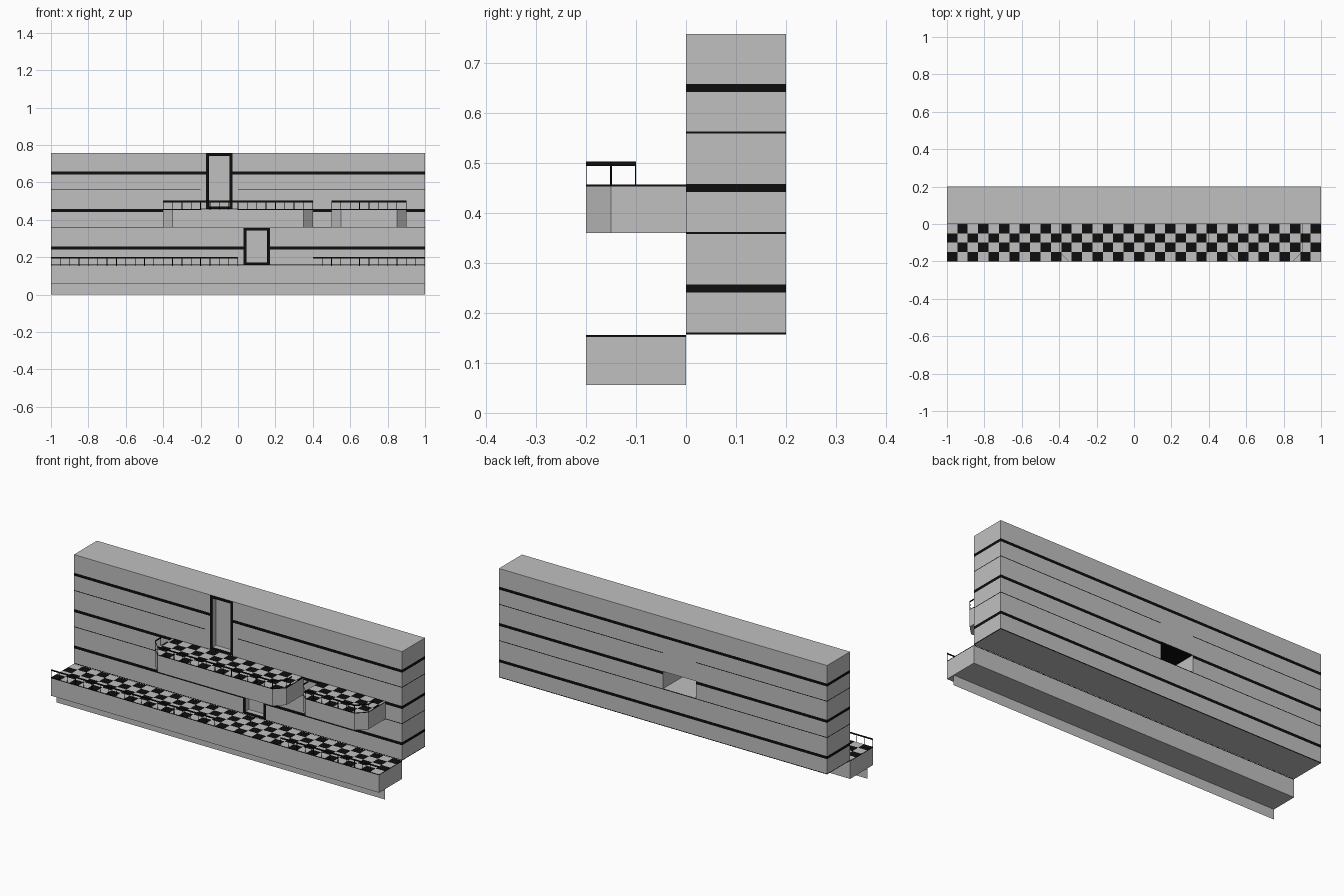
import bpy, bmesh
from mathutils import Vector

if "Cube" in bpy.data.objects:
    bpy.data.objects.remove(bpy.data.objects["Cube"])


def material(name, v):
    m = bpy.data.materials.new(name)
    m.diffuse_color = (v, v, v, 1)
    m.use_nodes = True
    m.node_tree.nodes["Principled BSDF"].inputs["Base Color"].default_value = m.diffuse_color
    return m


GREY, BLACK = 0, 1
MATS = [material("light_grey", 0.53), material("black", 0.004)]


def finish(bm, name):
    me = bpy.data.meshes.new(name)
    bm.to_mesh(me)
    bm.free()
    for m in MATS:
        me.materials.append(m)
    ob = bpy.data.objects.new(name, me)
    bpy.context.collection.objects.link(ob)
    return ob


# ---- Wall: grid of cells, only the outer faces are made ----
STRIPES = [(.641, .657), (.558, .562), (.441, .457), (.358, .362),
           (.241, .257), (.157, .161)]
DOORS = [(-.17, -.03, .457, .757), (.03, .17, .157, .357)]
FRAME, RECESS = .015, .03
HOLE = (-.2, 0, .362, .457)


def inside(rect, x, z, inset=0):
    return (rect[0] + inset < x < rect[1] - inset and
            rect[2] + inset < z < rect[3] - inset)


def solid(x, y, z):
    if not (-1 < x < 1 and 0 < y < .2 and .157 < z < .757):
        return False
    if inside(HOLE, x, z):
        return False
    return not (y < RECESS and any(inside(d, x, z, FRAME) for d in DOORS))


def wall_colour(c, n):
    if n.z < -.5 and inside((-.2, 0, .45, .46), c.x, c.z):
        return BLACK                                  # ceiling of rear niche
    if n.y < -.5 and any(inside(d, c.x, c.z) for d in DOORS):
        return BLACK if c.y < .001 else GREY          # door frame, door panel
    outer = abs(c.x) > .999 or c.y < .001 or c.y > .199
    if abs(n.z) > .5 or not outer:
        return GREY
    if -.2 < c.x < 0 and .55 < c.z < .57:
        return GREY                                   # thin line stops at door
    return BLACK if any(a < c.z < b for a, b in STRIPES) else GREY


def build_wall():
    xs, ys, zs = {-1, 1, -.2, 0}, {0, RECESS, .2}, {.157, .757, HOLE[2], HOLE[3]}
    for d in DOORS:
        xs |= {d[0], d[0] + FRAME, d[1] - FRAME, d[1]}
        zs |= {d[2], d[2] + FRAME, d[3] - FRAME, d[3]}
    for s in STRIPES:
        zs |= set(s)
    axes = [sorted({round(v, 4) for v in a}) for a in (xs, ys, zs)]

    def mid(idx):
        out = []
        for a, i in zip(axes, idx):
            if i < 0 or i >= len(a) - 1:
                return None
            out.append((a[i] + a[i + 1]) / 2)
        return out

    bm = bmesh.new()
    for i in range(len(axes[0]) - 1):
        for j in range(len(axes[1]) - 1):
            for k in range(len(axes[2]) - 1):
                idx = [i, j, k]
                if not solid(*mid(idx)):
                    continue
                for ax in range(3):
                    for side in (0, 1):
                        nb = list(idx)
                        nb[ax] += 2 * side - 1
                        m = mid(nb)
                        if m and solid(*m):
                            continue
                        u, v = (ax + 1) % 3, (ax + 2) % 3
                        pts = []
                        for du, dv in ((0, 0), (1, 0), (1, 1), (0, 1)):
                            p = Vector()
                            p[ax] = axes[ax][idx[ax] + side]
                            p[u] = axes[u][idx[u] + du]
                            p[v] = axes[v][idx[v] + dv]
                            pts.append(p)
                        if not side:
                            pts.reverse()
                        f = bm.faces.new([bm.verts.new(p) for p in pts])
                        n = Vector()
                        n[ax] = 2 * side - 1
                        f.material_index = wall_colour(f.calc_center_median(), n)
    bmesh.ops.remove_doubles(bm, verts=bm.verts, dist=1e-5)
    finish(bm, "striped_wall")


# ---- Floors: extruded outline with a chequered top and black lip ----
CELL_X, CELL_Y, LIP = 2 / 36, .05, .004


def floor_slab(name, outline, z0, z1):
    bm = bmesh.new()
    base = bm.faces.new([bm.verts.new((x, y, z0)) for x, y in outline])
    ext = bmesh.ops.extrude_face_region(bm, geom=[base], use_keep_orig=True)
    for v in ext["geom"]:
        if isinstance(v, bmesh.types.BMVert):
            v.co.z = z1
    bmesh.ops.recalc_face_normals(bm, faces=bm.faces)

    def cut(co, no):
        bmesh.ops.bisect_plane(bm, geom=bm.verts[:] + bm.edges[:] + bm.faces[:],
                               plane_co=co, plane_no=no, dist=1e-5)
    cut((0, 0, z1 - LIP), (0, 0, 1))
    for i in range(1, 36):
        cut((-1 + i * CELL_X, 0, 0), (1, 0, 0))
    for j in range(1, 4):
        cut((0, -j * CELL_Y, 0), (0, 1, 0))
    bm.normal_update()
    for f in bm.faces:
        c = f.calc_center_bounds()
        if f.normal.z > .5:
            col, row = int((c.x + 1) / CELL_X), int(-c.y / CELL_Y)
            f.material_index = BLACK if (col + row) % 2 else GREY
        elif abs(f.normal.z) < .5 and c.z > z1 - LIP:
            f.material_index = BLACK
    finish(bm, name)


# ---- Railings: flat top bar and posts along a path ----
def railing(name, path, z0):
    bm = bmesh.new()

    def quad(a, b, lo, hi):
        pts = [(a.x, a.y, lo), (b.x, b.y, lo), (b.x, b.y, hi), (a.x, a.y, hi)]
        bm.faces.new([bm.verts.new(p) for p in pts]).material_index = BLACK
    for p, q in zip(path, path[1:]):
        a, b = Vector(p), Vector(q)
        quad(a, b, z0 + .037, z0 + .046)
        n = max(1, round((b - a).length / .05))
        d = (b - a).normalized() * .002
        for i in range(n + 1):
            c = a.lerp(b, i / n)
            quad(c - d if i else c, c + d if i < n else c, z0, z0 + .037)
    finish(bm, name)


build_wall()

# Lower walkway with its railings
floor_slab("lower_walkway", [(-1, -.2), (1, -.2), (1, 0), (-1, 0)], .056, .156)
railing("lower_railing_left", [(-1, -.2), (0, -.2)], .156)
railing("lower_railing_right", [(.4, -.2), (1, -.2)], .156)

# Chamfered balconies
for label, a, b in (("wide", -.4, .4), ("narrow", .5, .9)):
    edge = [(a, -.15), (a + .05, -.2), (b - .05, -.2), (b, -.15)]
    floor_slab(label + "_balcony", [(a, 0)] + edge + [(b, 0)], .36, .456)
    railing(label + "_balcony_railing", [(a, -.1)] + edge + [(b, -.1)], .456)

# Thin skirt sheet under the walkway
bm = bmesh.new()
bm.faces.new([bm.verts.new(p) for p in
              ((-1, -.15, 0), (1, -.15, 0), (1, -.15, .056), (-1, -.15, .056))])
finish(bm, "skirt_sheet")
